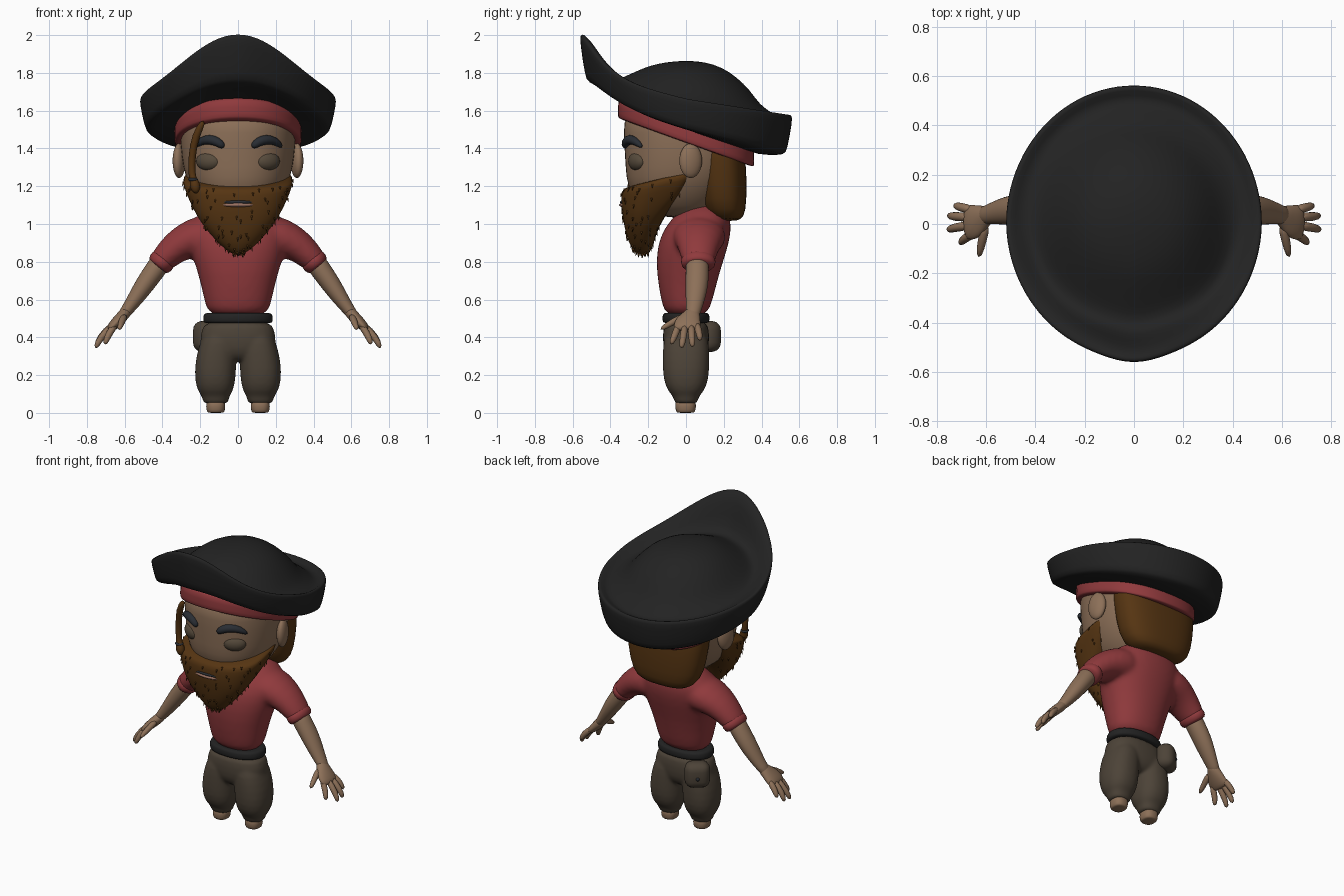
import bpy, bmesh, math, random
from mathutils import Vector, Matrix

if "Cube" in bpy.data.objects:
    bpy.data.objects.remove(bpy.data.objects["Cube"])

random.seed(4)


def material(name, rgb):
    m = bpy.data.materials.new(name)
    m.diffuse_color = (*rgb, 1)
    m.use_nodes = True
    m.node_tree.nodes["Principled BSDF"].inputs["Base Color"].default_value = m.diffuse_color
    return m


SKIN = material("tan skin", (0.265, 0.162, 0.098))
RED = material("faded red", (0.28, 0.042, 0.046))
BLACK = material("black felt", (0.0165, 0.0165, 0.0165))
HAIR = material("brown hair", (0.092, 0.035, 0.006))
PANTS = material("grey brown cloth", (0.073, 0.056, 0.039))
EYE = material("dull eye", (0.095, 0.070, 0.045))
BROW = material("slate brow", (0.022, 0.026, 0.033))
LIP = material("lip pink", (0.32, 0.165, 0.12))


def finish(name, bm, mat, subdiv=1):
    bmesh.ops.recalc_face_normals(bm, faces=bm.faces)
    for f in bm.faces:
        f.smooth = True
    me = bpy.data.meshes.new(name)
    bm.to_mesh(me)
    bm.free()
    me.materials.append(mat)
    ob = bpy.data.objects.new(name, me)
    bpy.context.collection.objects.link(ob)
    if subdiv:
        ob.modifiers.new("smooth", 'SUBSURF').levels = subdiv
        ob.modifiers["smooth"].render_levels = subdiv
    return ob


def fuse(name, parts, mat, voxel, rounds):
    """Melt overlapping parts into one smooth skin."""
    bm = bmesh.new()
    dg = bpy.context.evaluated_depsgraph_get()
    for ob in parts:
        bm.from_mesh(ob.evaluated_get(dg).to_mesh())
    for ob in parts:
        bpy.data.objects.remove(ob)
    ob = finish(name, bm, mat, 0)
    r = ob.modifiers.new("fuse", 'REMESH')
    r.mode, r.voxel_size, r.use_smooth_shade = 'VOXEL', voxel, True
    ob.modifiers.new("relax", 'SMOOTH').iterations = rounds


def loft(name, rings, mat, subdiv=1):
    """Skin a list of closed rings and cap both ends."""
    bm = bmesh.new()
    vs = [[bm.verts.new(p) for p in r] for r in rings]
    n = len(vs[0])
    for a, b in zip(vs, vs[1:]):
        for i in range(n):
            j = (i + 1) % n
            bm.faces.new((a[i], a[j], b[j], b[i]))
    bm.faces.new(vs[0])
    bm.faces.new(vs[-1])
    return finish(name, bm, mat, subdiv)


def ring(z, cy, rx, ry, n=2.0, cx=0, back=None, slope=0, seg=24):
    """Superellipse ring; 'back' squares off the +y half, 'slope' shears z along y."""
    pts = []
    for i in range(seg):
        a = 2 * math.pi * i / seg
        c, s = math.cos(a), math.sin(a)
        e = 2 / (back if back and s > 0 else n)
        y = cy + ry * math.copysign(abs(s) ** e, s)
        pts.append((cx + rx * math.copysign(abs(c) ** e, c), y, z + slope * y))
    return pts


def tube(name, path, radii, mat, seg=10):
    """Tube along a path; each radius is (along y, across)."""
    P = [Vector(p) for p in path]
    rings = []
    for i, p in enumerate(P):
        t = (P[min(i + 1, len(P) - 1)] - P[max(i - 1, 0)]).normalized()
        side = (Vector((0, 1, 0)) - t * t.y).normalized()
        up = t.cross(side)
        ra, rb = radii[i] if isinstance(radii[i], tuple) else (radii[i],) * 2
        rings.append([p + side * ra * math.cos(2 * math.pi * k / seg)
                      + up * rb * math.sin(2 * math.pi * k / seg) for k in range(seg)])
    return loft(name, rings, mat)


def ball(name, loc, rad, mat, rot_z=0):
    bm = bmesh.new()
    m = Matrix.Translation(loc) @ Matrix.Rotation(rot_z, 4, 'Z') @ Matrix.Diagonal((*rad, 1))
    bmesh.ops.create_uvsphere(bm, u_segments=20, v_segments=12, radius=1, matrix=m)
    return finish(name, bm, mat, 0)


# Head and neck
loft("head", [ring(*r, n=2.2) for r in (
    (1.03, -.03, .10, .12), (1.09, -.04, .19, .21), (1.2, -.03, .265, .285), (1.3, -.01, .293, .312),
    (1.42, 0, .308, .33), (1.55, 0, .31, .335), (1.6, 0, .28, .30))], SKIN)
loft("neck", [ring(1.0, .06, .135, .13), ring(1.1, .03, .13, .135), ring(1.22, .02, .15, .15)], SKIN)


def face_y(x):
    return -.33 * (1 - (abs(x) / .308) ** 2.2) ** (1 / 2.2)


# Eyes, brows, ears
for s in (1, -1):
    ball("eye", (.155 * s, -.258, 1.332), (.072, .04, .05), EYE, math.radians(27) * s)
    brow = [(.072, 1.405), (.105, 1.435), (.15, 1.45), (.2, 1.44), (.235, 1.405)]
    tube("eyebrow", [(x * s, face_y(x) - .002, z) for x, z in brow], [.016, .027, .029, .023, .01], BROW)
    ball("ear", (.312 * s, .025, 1.335), (.032, .062, .092), SKIN, .25 * s)

# Beard: a mass whose top edge rises toward the ears
beard = loft("beard", [
    ring(.835, -.23, .02, .025), ring(.87, -.235, .075, .055), ring(.94, -.238, .145, .08),
    ring(1.03, -.23, .215, .105, 2.3, back=3)] + [
    ring(z + .0825, cy, rx, ry, 2.3, back=6, slope=.25) for z, cy, rx, ry in (
        (1.09, -.175, .262, .17), (1.16, -.15, .292, .195), (1.187, -.145, .292, .192), (1.195, -.14, .25, .15))], HAIR)

# Small tufts scattered over the beard
bm = bmesh.new()
for f in beard.data.polygons:
    if f.normal.z > .5 or f.center.y > -.08 or len(f.vertices) > 4:
        continue
    v = [beard.data.vertices[i].co for i in f.vertices]
    u, w = random.random(), random.random()
    p = v[0].lerp(v[1], u).lerp(v[3].lerp(v[2], u), w)
    if abs(p.x) < .11 and 1.07 < p.z < 1.14:
        continue
    d = (f.normal * .35 + Vector((0, 0, -1))).normalized()
    m = Matrix.Translation(p - f.normal * .002 + d * .008) @ d.to_track_quat('Z', 'Y').to_matrix().to_4x4()
    bmesh.ops.create_cone(bm, segments=5, radius1=.006, radius2=0, depth=.022, cap_ends=True, matrix=m)
finish("beard_tufts", bm, HAIR, 0)

# Mouth
ball("mouth_gap", (0, -.316, 1.116), (.1, .034, .014), BROW)
ball("lower_lip", (0, -.318, 1.101), (.095, .036, .015), LIP)

# Back hair
loft("back_hair", [ring(*r, n=2.5) for r in (
    (1.015, .22, .13, .05), (1.035, .215, .2, .095), (1.12, .195, .255, .127),
    (1.3, .19, .28, .132), (1.4, .175, .29, .13), (1.47, .17, .27, .12))], HAIR)

# Side braid with a tie above its tuft
tube("braid", [(-.18, -.315, 1.55), (-.225, -.30, 1.47), (-.245, -.275, 1.36), (-.245, -.275, 1.26),
               (-.235, -.28, 1.235), (-.225, -.285, 1.195), (-.22, -.285, 1.16)],
     [.018, .022, .02, .02, .02, .034, .012], HAIR)
ball("braid_tie", (-.238, -.28, 1.235), (.026, .026, .012), BROW)

# Head scarf, tilted to follow the hat
loft("head_scarf", [ring(z, 0, k * .338, k * .362, 2.1, back=2.4, slope=-.36) for z, k in (
    (1.43, .93), (1.43, 1), (1.45, 1.01), (1.53, 1), (1.56, .97))], RED)

# Hat: each ring is a fraction k of the brim outline with its own height rule (t: -1 front, 1 back)
front = lambda t: max(0, -t)
rear = lambda t: max(0, t)
low = lambda t: 1.5 + .16 * front(t) + .09 * front(t) ** 3 - .135 * rear(t)
top = lambda t: 1.665 + .145 * front(t) + .20 * front(t) ** 4.5 - .085 * rear(t)
mix = lambda w: lambda t: low(t) * (1 - w) + top(t) * w
HAT = [
    (.60, lambda t: 1.50 + .175 * front(t) - .13 * rear(t)), (.78, lambda t: low(t) - .03 * front(t)),
    (.925, low), (.95, mix(.12)), (1.0, mix(.85)), (.995, mix(.97)), (.97, lambda t: top(t) + .002),
    (.88, mix(.83)), (.80, lambda t: 1.635 + .14 * front(t) ** 2 - .04 * rear(t)),
    (.70, lambda t: 1.665 + .085 * front(t) - .04 * rear(t)),
    (.60, lambda t: 1.725 + .05 * front(t) - .015 * rear(t)), (.48, lambda t: 1.79 - .015 * t),
    (.34, lambda t: 1.835 - .005 * t), (.18, lambda t: 1.857), (.05, lambda t: 1.863)]
rings = []
for k, height in HAT:
    pts = []
    for i in range(48):
        a = 2 * math.pi * i / 48
        c, s = math.cos(a), math.sin(a)
        # slight point at the front
        R = 1 - .03 * (1 - front(s) ** 40) * front(s)
        pts.append((.522 * k * R * c, .565 * k * R * s, height(s)))
    rings.append(pts)
loft("hat", rings, BLACK)

# Shirt body
shirt = [loft("shirt_body", [ring(*r, n=2.2) for r in (
    (.5, 0, .166, .113), (.6, .005, .178, .138), (.75, .01, .216, .17), (.88, .035, .26, .19),
    (.97, .06, .272, .182), (1.04, .085, .228, .15), (1.085, .09, .158, .115), (1.11, .09, .11, .08))], RED)]

# Sleeves, arms and hands
FINGERS = {
    "index_finger": [(.645, -.035, .475), (.69, -.06, .41), (.705, -.08, .36)],
    "middle_finger": [(.66, -.005, .47), (.732, -.015, .395), (.755, -.025, .34)],
    "ring_finger": [(.66, .028, .47), (.733, .03, .40), (.752, .035, .345)],
    "little_finger": [(.65, .055, .475), (.708, .07, .425), (.727, .075, .38)],
    "thumb": [(.60, 0, .515), (.615, -.065, .485), (.63, -.138, .44)]}
for s in (1, -1):
    side = lambda pts: [(x * s, y, z) for x, y, z in pts]
    shirt.append(tube("sleeve", side([(.12, .07, .945), (.24, .07, .93), (.33, .067, .88), (.40, .065, .81), (.425, .065, .775)]),
                      [(.16, .12), (.14, .107), (.112, .088), (.09, .07), (.083, .062)], RED, 16))
    tube("sleeve_cuff", side([(.385, .065, .825), (.393, .065, .815), (.42, .065, .78), (.427, .065, .772)]),
         [(.075, .055), (.096, .073), (.092, .07), (.07, .05)], RED, 16)
    tube("arm", side([(.38, .06, .84), (.44, .06, .755), (.49, .058, .685), (.54, .05, .61), (.59, .04, .54), (.62, .03, .505)]),
         [.062, (.063, .056), (.063, .054), (.054, .044), (.04, .033), (.038, .028)], SKIN, 14)
    tube("palm", side([(.575, .04, .555), (.60, .035, .525), (.635, .012, .488), (.665, .005, .458), (.685, .005, .435)]),
         [.028, (.042, .032), (.07, .031), (.075, .027), (.066, .018)], SKIN, 14)
    for name, path in FINGERS.items():
        tube(name, side(path), [.022, .02, .014], SKIN, 8)
fuse("shirt", shirt, RED, .014, 10)

# Belt
loft("belt", [ring(z, 0, rx, ry, 2.2) for z, rx, ry in (
    (.475, .165, .105), (.477, .186, .124), (.5, .186, .126), (.528, .182, .124), (.53, .16, .105))], BLACK)

# Trousers and feet
trousers = [loft("trouser_hips", [ring(*r, n=2.4) for r in (
    (.272, 0, .05, .06), (.285, 0, .13, .09), (.33, 0, .205, .122), (.42, 0, .2, .124), (.5, 0, .18, .117))], PANTS)]
for s in (1, -1):
    trousers.append(loft("trouser_leg", [ring(z, 0, rx, ry, 2.3, cx=cx * s) for z, cx, rx, ry in (
        (.05, .118, .05, .048), (.052, .118, .068, .062), (.09, .118, .072, .067), (.113, .12, .094, .097),
        (.18, .121, .11, .122), (.28, .118, .109, .125), (.38, .1, .1, .122), (.44, .09, .08, .1))], PANTS))
    loft("foot", [ring(z, -.002, r, r * 1.08, 2.4, cx=.118 * s) for z, r in (
        (0, .038), (.004, .046), (.03, .052), (.08, .05))], SKIN)
fuse("trousers", trousers, PANTS, .009, 9)

# Hip pouch on the back left
bm = bmesh.new()
m = Matrix.Translation((-.162, .112, .405)) @ Matrix.Rotation(math.radians(38), 4, 'Z')
bmesh.ops.create_cube(bm, size=1, matrix=m @ Matrix.Diagonal((.155, .115, .165, 1)))
pouch = finish("hip_pouch", bm, PANTS, 0)
bev = pouch.modifiers.new("round", 'BEVEL')
bev.width, bev.segments = .05, 4
ball("pouch_button", m @ Vector((0, .055, -.01)), (.012, .012, .012), BROW)
